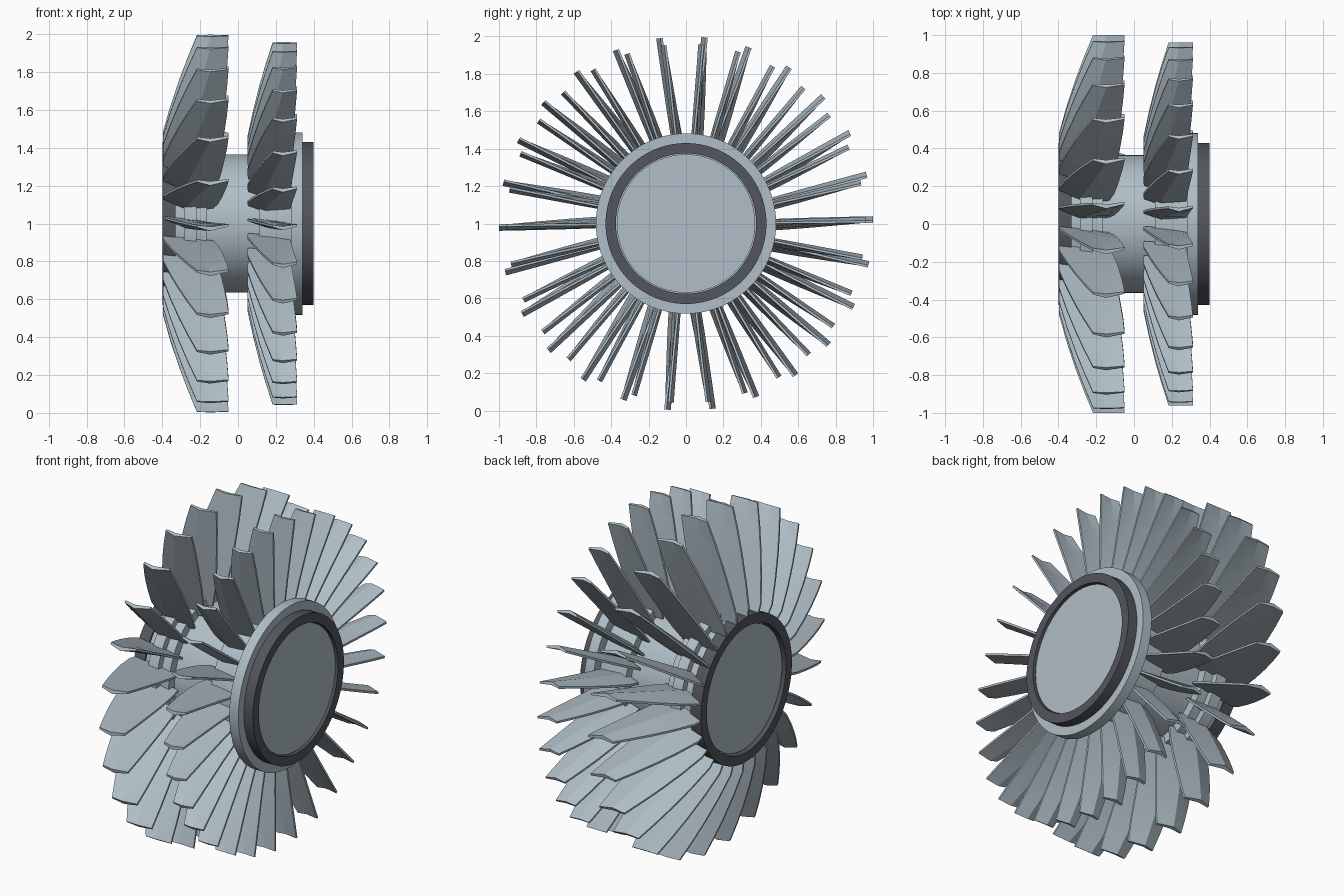
import bpy, bmesh, math

if "Cube" in bpy.data.objects:
    bpy.data.objects.remove(bpy.data.objects["Cube"])


def material(name, rgb):
    m = bpy.data.materials.new(name)
    m.diffuse_color = (*rgb, 1)
    m.use_nodes = True
    m.node_tree.nodes["Principled BSDF"].inputs["Base Color"].default_value = m.diffuse_color
    return m


STEEL = material("light_steel", (0.434, 0.515, 0.571))
DARK = material("dark_steel", (0.086, 0.093, 0.109))


def point(x, r, a, t=0.0):
    """Axial x, radius r, angle a about the shaft, tangential offset t."""
    return (x, r * math.cos(a) - t * math.sin(a), 1 + r * math.sin(a) + t * math.cos(a))


def finish(bm, name, mat, angle):
    bmesh.ops.recalc_face_normals(bm, faces=bm.faces)
    me = bpy.data.meshes.new(name)
    bm.to_mesh(me)
    bm.free()
    me.materials.append(mat)
    ob = bpy.data.objects.new(name, me)
    bpy.context.collection.objects.link(ob)
    bpy.ops.object.select_all(action='DESELECT')
    ob.select_set(True)
    bpy.context.view_layer.objects.active = ob
    bpy.ops.object.shade_smooth_by_angle(angle=math.radians(angle))
    return ob


def lathe(name, profile, mat, closed=False, n=96):
    """Revolve (x, r) points about the shaft; open profiles get end caps."""
    bm = bmesh.new()
    rings = [[bm.verts.new(point(x, r, math.tau * i / n)) for i in range(n)] for x, r in profile]
    pairs = list(zip(rings, rings[1:]))
    if closed:
        pairs.append((rings[-1], rings[0]))
    else:
        bm.faces.new(rings[0])
        bm.faces.new(rings[-1])
    for p, q in pairs:
        for i in range(n):
            j = (i + 1) % n
            bm.faces.new((p[i], p[j], q[j], q[i]))
    return finish(bm, name, mat, 30)


def blade_row(name, count, sections):
    """Section: radius, leading x, trailing x, three camber offsets, thickness."""
    bm = bmesh.new()
    for k in range(count):
        a = math.tau * k / count
        rings = []
        for r, x0, x1, t0, t1, t2, th in sections:
            xm = x0 + 0.42 * (x1 - x0)
            e = 0.006
            loop = [(x0, t0 - e), (xm, t1 - th / 2), (x1, t2 - e),
                    (x1, t2 + e), (xm, t1 + th / 2), (x0, t0 + e)]
            rings.append([bm.verts.new(point(x, r, a, t)) for x, t in loop])
        for p, q in zip(rings, rings[1:]):
            for i in range(6):
                j = (i + 1) % 6
                bm.faces.new((p[i], p[j], q[j], q[i]))
        bm.faces.new(rings[0])
        bm.faces.new(rings[-1])
    return finish(bm, name, STEEL, 12)


# Shaft drum with stepped front disc and broad rear disc
lathe("drum", [(-0.38, 0.365), (-0.335, 0.365), (-0.335, 0.42), (-0.285, 0.42), (-0.285, 0.46),
               (-0.22, 0.46), (-0.22, 0.42), (-0.165, 0.42), (-0.165, 0.365), (0.11, 0.365),
               (0.11, 0.42), (0.28, 0.42), (0.28, 0.482), (0.34, 0.482), (0.34, 0.37),
               (0.385, 0.37)], STEEL)

# Dark collars around both end caps
for name, s in (("front_collar", -1), ("rear_collar", 1)):
    lathe(name, [(s * 0.33, 0.43), (s * 0.40, 0.43), (s * 0.40, 0.375), (s * 0.33, 0.375)],
          DARK, closed=True)

# Swept fan blades, large front row and smaller rear row
blade_row("front_blades", 26, [
    (0.38, -0.395, -0.13, -0.035, -0.004, 0.006, 0.05),
    (0.48, -0.397, -0.105, -0.030, 0.002, 0.006, 0.046),
    (0.62, -0.358, -0.085, -0.020, 0.010, 0.006, 0.040),
    (0.76, -0.312, -0.070, -0.008, 0.017, 0.007, 0.033),
    (0.88, -0.267, -0.058, 0.003, 0.023, 0.008, 0.027),
    (1.00, -0.217, -0.050, 0.014, 0.028, 0.010, 0.022)])
blade_row("rear_blades", 30, [
    (0.38, 0.052, 0.27, -0.022, -0.002, 0.004, 0.040),
    (0.46, 0.050, 0.28, -0.019, 0.002, 0.005, 0.037),
    (0.60, 0.080, 0.287, -0.012, 0.009, 0.006, 0.032),
    (0.74, 0.115, 0.297, -0.003, 0.015, 0.007, 0.027),
    (0.85, 0.147, 0.305, 0.005, 0.020, 0.008, 0.023),
    (0.96, 0.183, 0.312, 0.013, 0.025, 0.010, 0.020)])
